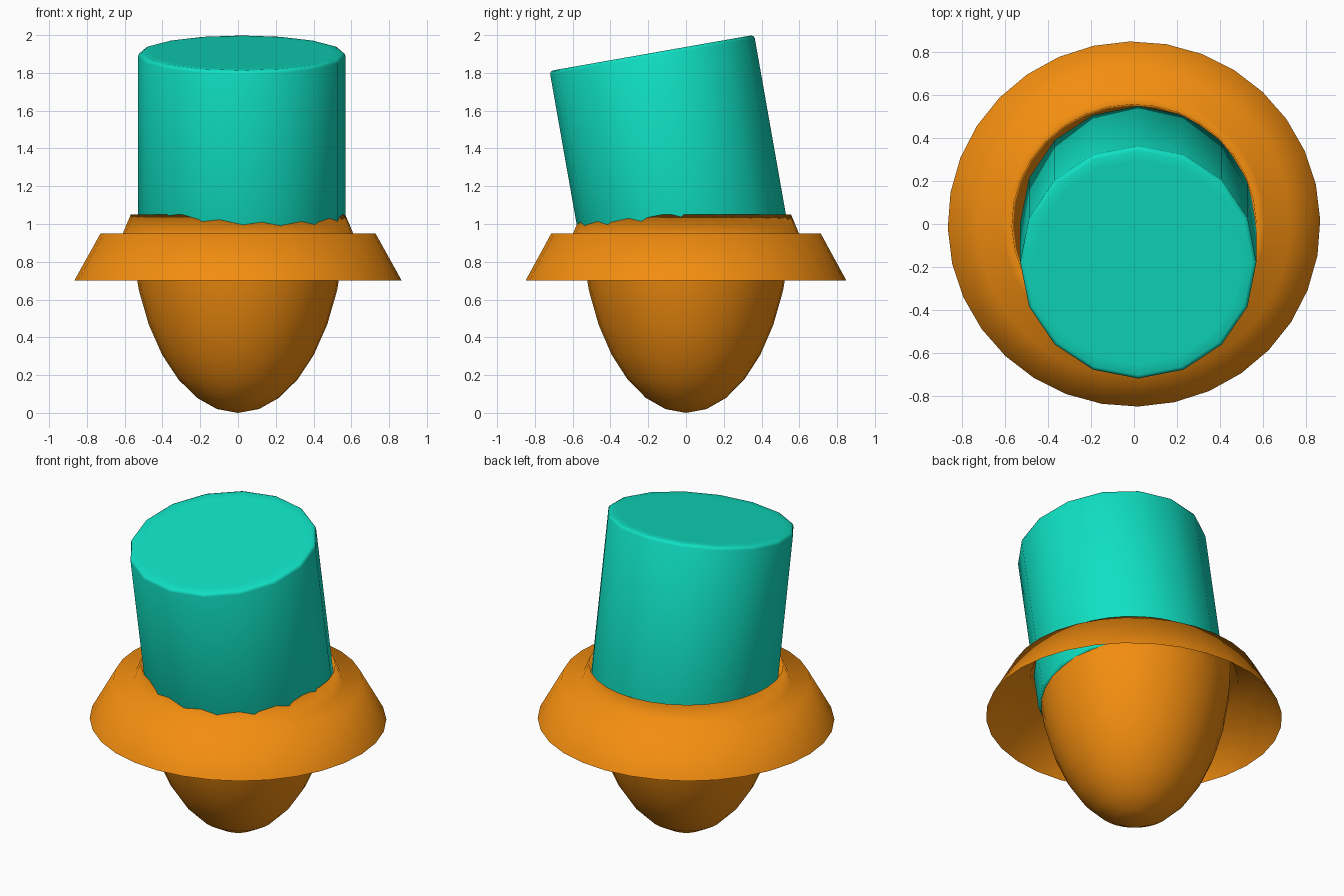
import bpy, bmesh, math
from mathutils import Matrix

if "Cube" in bpy.data.objects:
    bpy.data.objects.remove(bpy.data.objects["Cube"])


def material(name, rgb):
    m = bpy.data.materials.new(name)
    m.diffuse_color = (*rgb, 1)
    m.use_nodes = True
    m.node_tree.nodes["Principled BSDF"].inputs["Base Color"].default_value = m.diffuse_color
    return m


def finish(name, bm, mat):
    bmesh.ops.recalc_face_normals(bm, faces=bm.faces)
    me = bpy.data.meshes.new(name)
    bm.to_mesh(me)
    bm.free()
    ob = bpy.data.objects.new(name, me)
    bpy.context.collection.objects.link(ob)
    me.materials.append(mat)
    for p in me.polygons:
        p.use_smooth = True
    return ob


orange = material("orange", (0.9, 0.27, 0.005))
teal = material("teal", (0.005, 0.75, 0.55))

# Cup: open half ellipsoid whose rim folds out and down into a stepped brim
H, R = 1.05, 0.568
profile = [(R * math.sin(a), H - H * math.cos(a))
           for a in (math.radians(11.25 * k) for k in range(9))]
profile += [(0.61, 0.95), (0.728, 0.95), (0.867, 0.70)]

bm = bmesh.new()
verts = [bm.verts.new((r, 0, z)) for r, z in profile]
edges = [bm.edges.new(pair) for pair in zip(verts, verts[1:])]
bmesh.ops.spin(bm, geom=verts + edges, cent=(0, 0, 0), axis=(0, 0, 1),
               angle=2 * math.pi, steps=32)
bmesh.ops.remove_doubles(bm, verts=bm.verts, dist=1e-4)
bmesh.ops.transform(bm, verts=bm.verts,
                    matrix=Matrix.Diagonal((1, 0.98, 1, 1)) @ Matrix.Rotation(math.radians(1.3), 4, 'Z'))
finish("cup_with_brim", bm, orange)

# Plug: 16-sided cylinder leaning forward, with softened end rims
bm = bmesh.new()
bmesh.ops.create_cone(bm, cap_ends=True, segments=16, radius1=0.55,
                      radius2=0.55, depth=1.1)
rims = [e for e in bm.edges if abs(e.verts[0].co.z - e.verts[1].co.z) < 1e-5]
bmesh.ops.bevel(bm, geom=rims, offset=0.018, segments=2, profile=0.5, affect='EDGES')
caps = [f for f in bm.faces if abs(f.normal.z) > 0.99]
bmesh.ops.inset_region(bm, faces=caps, thickness=0.05)
plug = finish("leaning_plug", bm, teal)
plug.rotation_euler.x = math.radians(10)
plug.location = (0.02, -0.085, 1.364)
